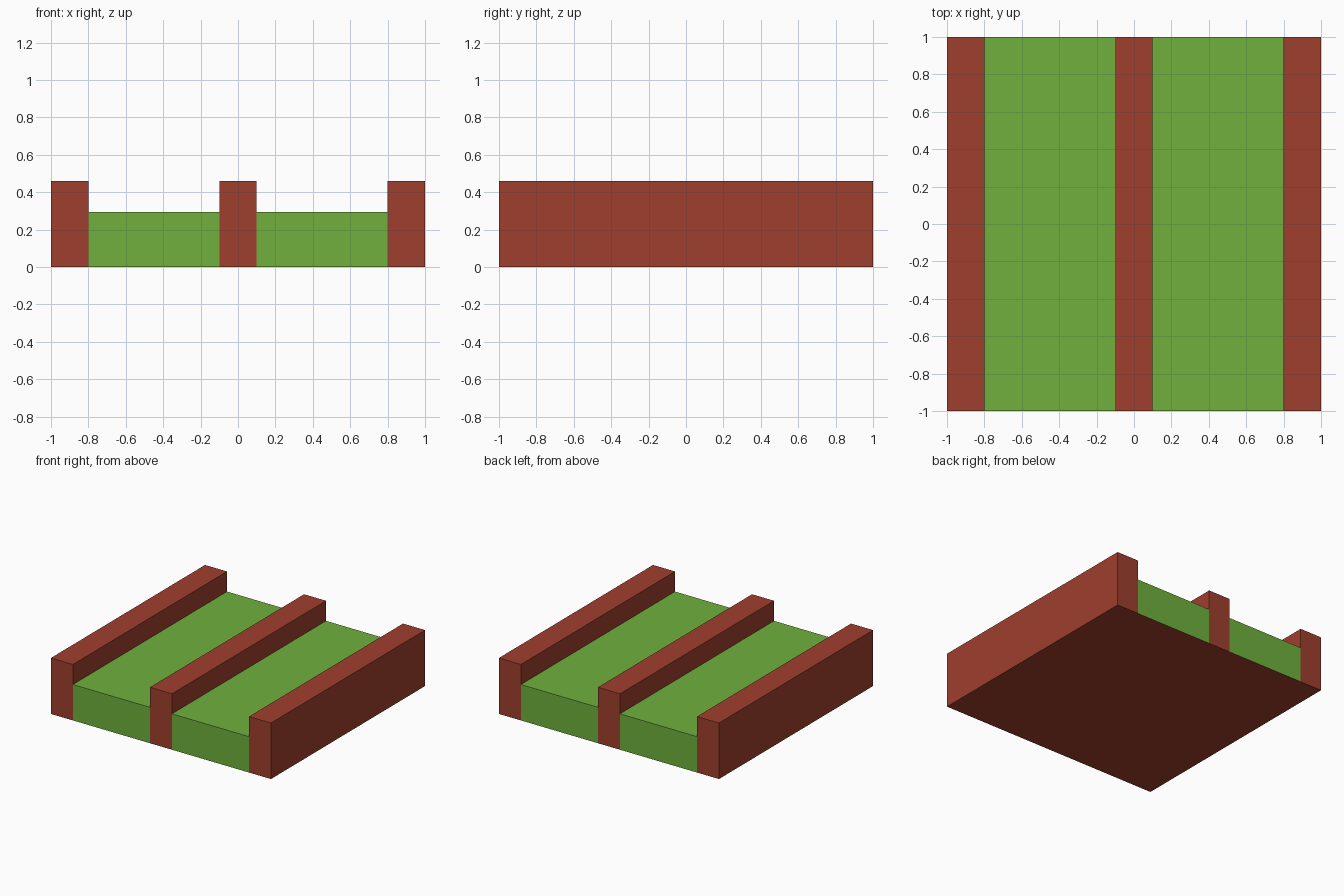
import bpy
import bmesh
from mathutils import Matrix, Vector

if "Cube" in bpy.data.objects:
    bpy.data.objects.remove(bpy.data.objects["Cube"])


def material(name, color):
    mat = bpy.data.materials.new(name)
    mat.diffuse_color = color
    mat.use_nodes = True
    mat.node_tree.nodes["Principled BSDF"].inputs["Base Color"].default_value = mat.diffuse_color
    return mat


RED = material("brick_red", (0.347, 0.050, 0.027, 1))
GREEN = material("grass_green", (0.162, 0.434, 0.048, 1))

LENGTH, WALL_H, BED_H = 2.0, 0.46, 0.295


def block(name, x0, x1, height, mats):
    """Box standing on z = 0; its underside takes the last material."""
    size = Vector((x1 - x0, LENGTH, height))
    centre = Vector(((x0 + x1) / 2, 0, height / 2))
    bm = bmesh.new()
    bmesh.ops.create_cube(bm, size=1, matrix=Matrix.Translation(centre) @ Matrix.Diagonal(size).to_4x4())
    bm.normal_update()
    for face in bm.faces:
        if face.normal.z < -0.5:
            face.material_index = len(mats) - 1
    mesh = bpy.data.meshes.new(name)
    bm.to_mesh(mesh)
    bm.free()
    for mat in mats:
        mesh.materials.append(mat)
    obj = bpy.data.objects.new(name, mesh)
    bpy.context.collection.objects.link(obj)
    return obj


# Three raised walls running front to back
for name, x in (("left_wall", -0.9), ("middle_wall", 0), ("right_wall", 0.9)):
    block(name, x - 0.1, x + 0.1, WALL_H, [RED])

# Green beds between the walls, with a red underside
block("left_bed", -0.8, -0.1, BED_H, [GREEN, RED])
block("right_bed", 0.1, 0.8, BED_H, [GREEN, RED])
